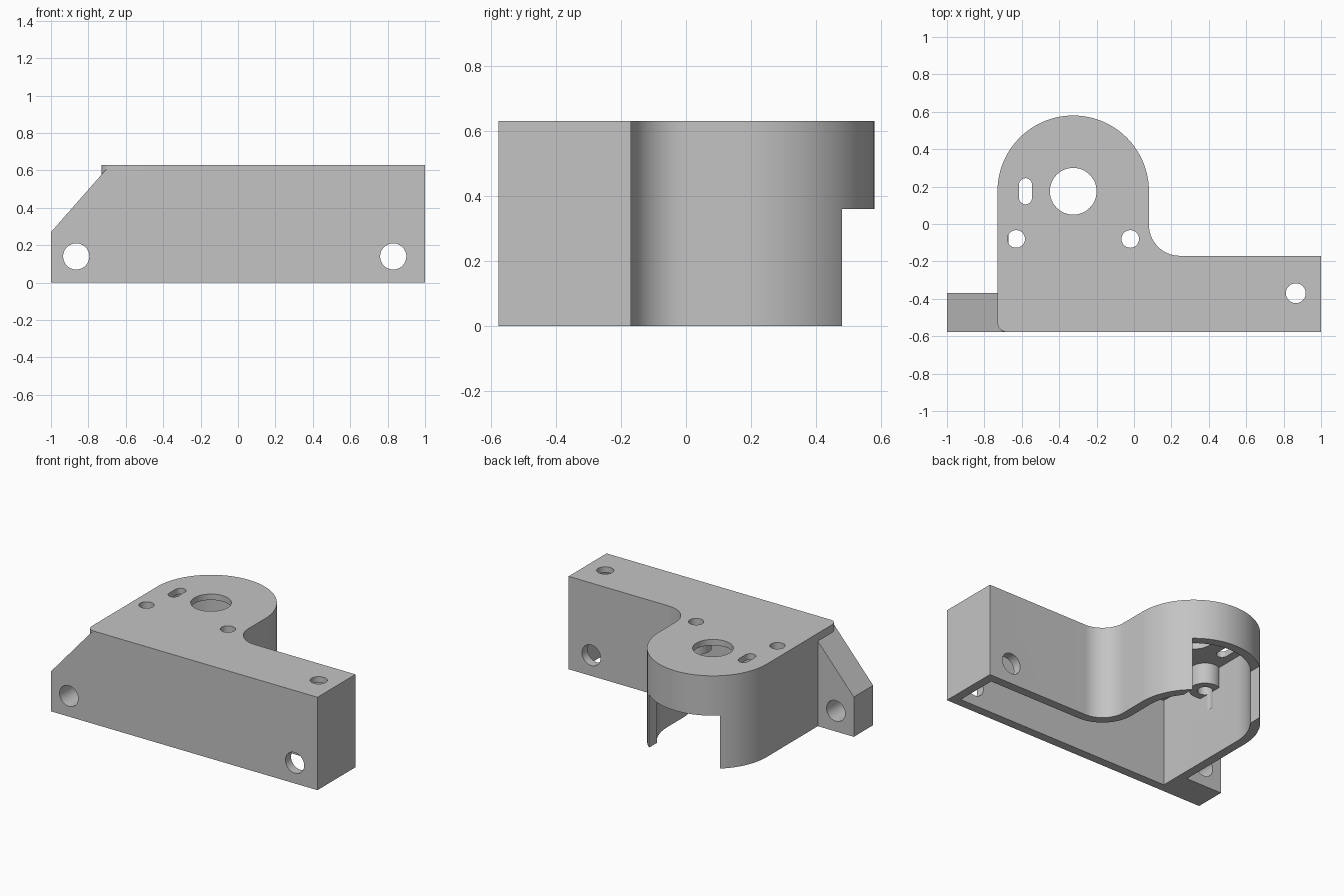
import bpy, bmesh, math
from mathutils import Vector

old = bpy.data.objects.get("Cube")
if old:
    bpy.data.objects.remove(old, do_unlink=True)

grey = bpy.data.materials.new("plain grey")
grey.use_nodes = True
colour = (0.55, 0.55, 0.55, 1)
grey.diffuse_color = colour
grey.node_tree.nodes["Principled BSDF"].inputs["Base Color"].default_value = colour

TOP, WALL = 0.63, 0.06
CX, CY, R = -0.325, 0.175, 0.405      # round end of the housing


def arc(cx, cy, r, a0, a1, n=24):
    steps = [math.radians(a0 + (a1 - a0) * i / n) for i in range(n + 1)]
    return [(cx + r * math.cos(a), cy + r * math.sin(a)) for a in steps]


def prism(name, pts, lo, hi, axis="Z"):
    """Extrude an outline along z, or an (x, z) outline along y."""
    def place(p, h):
        return Vector((p[0], p[1], h)) if axis == "Z" else Vector((p[0], h, p[1]))
    bm = bmesh.new()
    face = bm.faces.new([bm.verts.new(place(p, lo)) for p in pts])
    new = bmesh.ops.extrude_face_region(bm, geom=[face])["geom"]
    shift = place((0, 0), hi - lo)
    bmesh.ops.translate(bm, vec=shift, verts=[v for v in new if isinstance(v, bmesh.types.BMVert)])
    bmesh.ops.recalc_face_normals(bm, faces=bm.faces)
    mesh = bpy.data.meshes.new(name)
    bm.to_mesh(mesh)
    bm.free()
    mesh.materials.append(grey)
    ob = bpy.data.objects.new(name, mesh)
    bpy.context.collection.objects.link(ob)
    return ob


def rod(name, x, y, r, lo, hi, axis="Z"):
    return prism(name, arc(x, y, r, 0, 360, 48)[:-1], lo, hi, axis)


def combine(body, tool, operation):
    mod = body.modifiers.new(operation, "BOOLEAN")
    mod.operation, mod.object, mod.solver = operation, tool, "EXACT"
    bpy.context.view_layer.objects.active = body
    bpy.ops.object.modifier_apply(modifier=mod.name)
    bpy.data.objects.remove(tool, do_unlink=True)


def outline(inset, corner):
    """Plan of the housing: arm, concave fillet, round end, front corner."""
    left, front = CX - R + inset, -0.577 + inset
    pts = [(1 - inset, front), (1 - inset, -0.17 - inset)]
    pts += arc(0.245, -0.005, 0.165 + inset, 270, 180)
    pts += arc(CX, CY, R - inset, 0, 180, 64)
    if corner:
        pts += arc(left + corner, front + corner, corner, 180, 270, 10)
    else:
        pts.append((left, front))
    return pts


# Hollow housing, open underneath
housing = prism("bracket_housing", outline(0, 0.05), 0, TOP)
combine(housing, prism("cavity", outline(WALL, 0), -0.1, TOP - 0.04), "DIFFERENCE")

# Sloped mounting lug
lug = [(-1, 0), (-0.68, 0), (-0.68, 0.62), (-0.695, 0.617), (-1, 0.27)]
combine(housing, prism("lug", lug, -0.577, -0.37, "Y"), "UNION")

# Screw bosses under the top plate
for x in (-0.63, -0.02):
    combine(housing, rod("boss", x, -0.08, 0.096, 0.45, 0.61), "UNION")

# Opening in the round end
notch = [(CX - 0.266, 0.2), (CX + 0.266, 0.2), (CX + 0.266, 0.8), (CX - 0.266, 0.8)]
combine(housing, prism("notch", notch, -0.1, 0.36), "DIFFERENCE")

# Holes down through the top: x, y, radius, lowest point
for x, y, r, low in ((CX, CY, 0.125, 0.5), (-0.63, -0.08, 0.047, 0.34),
                     (-0.02, -0.08, 0.047, 0.34), (0.865, -0.37, 0.053, 0.5)):
    combine(housing, rod("hole", x, y, r, low, 0.8), "DIFFERENCE")
slot = arc(-0.58, 0.21, 0.035, 0, 180, 16) + arc(-0.58, 0.14, 0.035, 180, 360, 16)
combine(housing, prism("slot", slot, 0.5, 0.8), "DIFFERENCE")

# Mounting holes from front to back
for x in (-0.865, 0.83):
    combine(housing, rod("hole", x, 0.14, 0.07, -0.8, 0.0, "Y"), "DIFFERENCE")

bpy.ops.object.select_all(action="DESELECT")
housing.select_set(True)
bpy.context.view_layer.objects.active = housing
bpy.ops.object.shade_smooth_by_angle(angle=math.radians(30))
